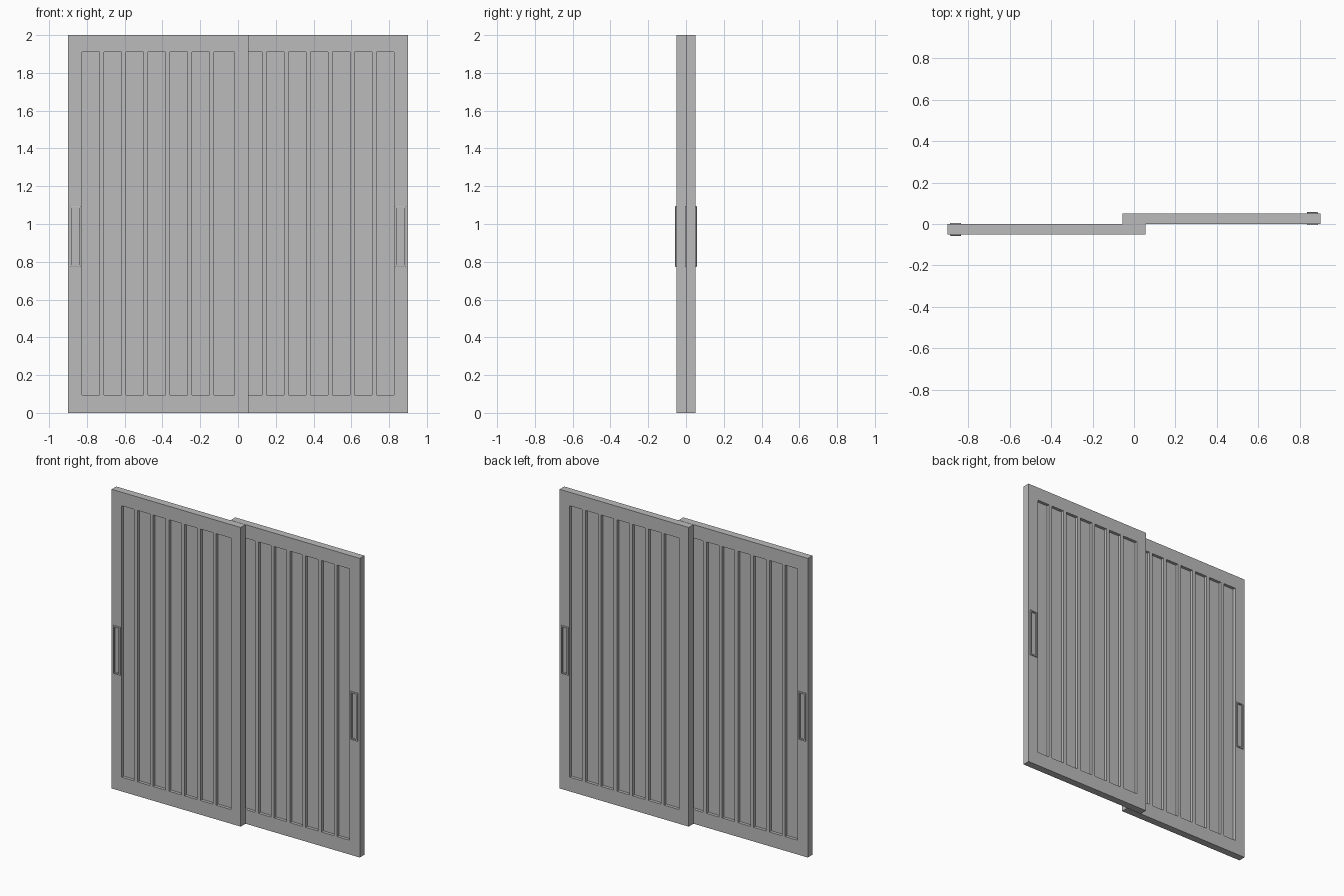
import bpy, bmesh, math
from mathutils import Vector

if "Cube" in bpy.data.objects:
    bpy.data.objects.remove(bpy.data.objects["Cube"])

grey = bpy.data.materials.new("mid grey")
grey.use_nodes = True
grey.diffuse_color = (0.5, 0.5, 0.5, 1)
grey.node_tree.nodes["Principled BSDF"].inputs["Base Color"].default_value = (0.5, 0.5, 0.5, 1)

BACK, FRONT = -0.001, -0.05            # y faces of the front door
GROOVE_DEPTH = 0.02
HANDLE = (-0.887, -0.834, 0.773, 1.095)  # x0, x1, z0, z1


def box(lo, hi):
    bm = bmesh.new()
    bmesh.ops.create_cube(bm, size=1)
    lo, hi = Vector(lo), Vector(hi)
    for v in bm.verts:
        v.co = (lo + hi) / 2 + v.co * (hi - lo)
    return bm


def broad_faces(bm):
    return [f for f in bm.faces if abs(f.normal.y) > 0.9]


def finish(bm, name, turned):
    bmesh.ops.recalc_face_normals(bm, faces=bm.faces[:])
    mesh = bpy.data.meshes.new(name)
    bm.to_mesh(mesh)
    bm.free()
    mesh.materials.append(grey)
    ob = bpy.data.objects.new(name, mesh)
    ob.rotation_euler.z = math.pi if turned else 0
    bpy.context.collection.objects.link(ob)


def door(name, turned):
    # Seven vertical grooves; the one nearest the overlap is wider
    pockets = []
    for i in range(7):
        x = -0.825 + i * 0.1165
        pockets.append((x, -0.018 if i == 6 else x + 0.092, 0.095, 1.91))
    # Seat hidden behind the handle recess
    x0, x1, z0, z1 = HANDLE
    pockets.append((x0 + 0.006, x1 - 0.006, z0 + 0.01, z1 - 0.01))

    bm = box((-0.9, FRONT, 0), (0.055, BACK, 2))
    bm.normal_update()
    for a, b, c, d in pockets:
        for axis, values in (((1, 0, 0), (a, b)), ((0, 0, 1), (c, d))):
            for value in values:
                bmesh.ops.bisect_plane(bm, geom=bm.verts[:] + bm.edges[:] + bm.faces[:],
                                       plane_co=Vector(axis) * value, plane_no=axis)
    bm.normal_update()
    # Sink the pocket faces on both sides of the door
    for a, b, c, d in pockets:
        for side in (1, -1):
            sunk = []
            for f in broad_faces(bm):
                m = f.calc_center_median()
                at_skin = min(abs(m.y - FRONT), abs(m.y - BACK)) < 0.001
                if f.normal.y * side > 0 and at_skin and a < m.x < b and c < m.z < d:
                    sunk.append(f)
            out = bmesh.ops.extrude_face_region(bm, geom=sunk)
            verts = [g for g in out["geom"] if isinstance(g, bmesh.types.BMVert)]
            bmesh.ops.translate(bm, verts=verts, vec=(0, -side * GROOVE_DEPTH, 0))
            bmesh.ops.delete(bm, geom=[f for f in sunk if f.is_valid], context="FACES")
            bm.normal_update()
    finish(bm, name, turned)


def handle(name, turned):
    # Raised chamfered rim with a recess on both sides of the door
    x0, x1, z0, z1 = HANDLE
    bm = box((x0, FRONT - 0.006, z0), (x1, BACK + 0.006, z1))
    bm.normal_update()
    for face in broad_faces(bm):
        n = face.normal.copy()
        bmesh.ops.inset_individual(bm, faces=[face], thickness=0.003)
        for v in face.verts:
            v.co += n * 0.001
        bmesh.ops.inset_individual(bm, faces=[face], thickness=0.009)
        inner = bmesh.ops.extrude_face_region(bm, geom=[face])
        verts = [g for g in inner["geom"] if isinstance(g, bmesh.types.BMVert)]
        bmesh.ops.translate(bm, verts=verts, vec=n * -0.01)
        if face.is_valid:
            bmesh.ops.delete(bm, geom=[face], context="FACES")
        bm.normal_update()
    finish(bm, name, turned)


# The rear door is the front door turned half way round
for label, turned in (("front", False), ("rear", True)):
    door(label + "_sliding_door", turned)
    handle(label + "_door_handle", turned)
